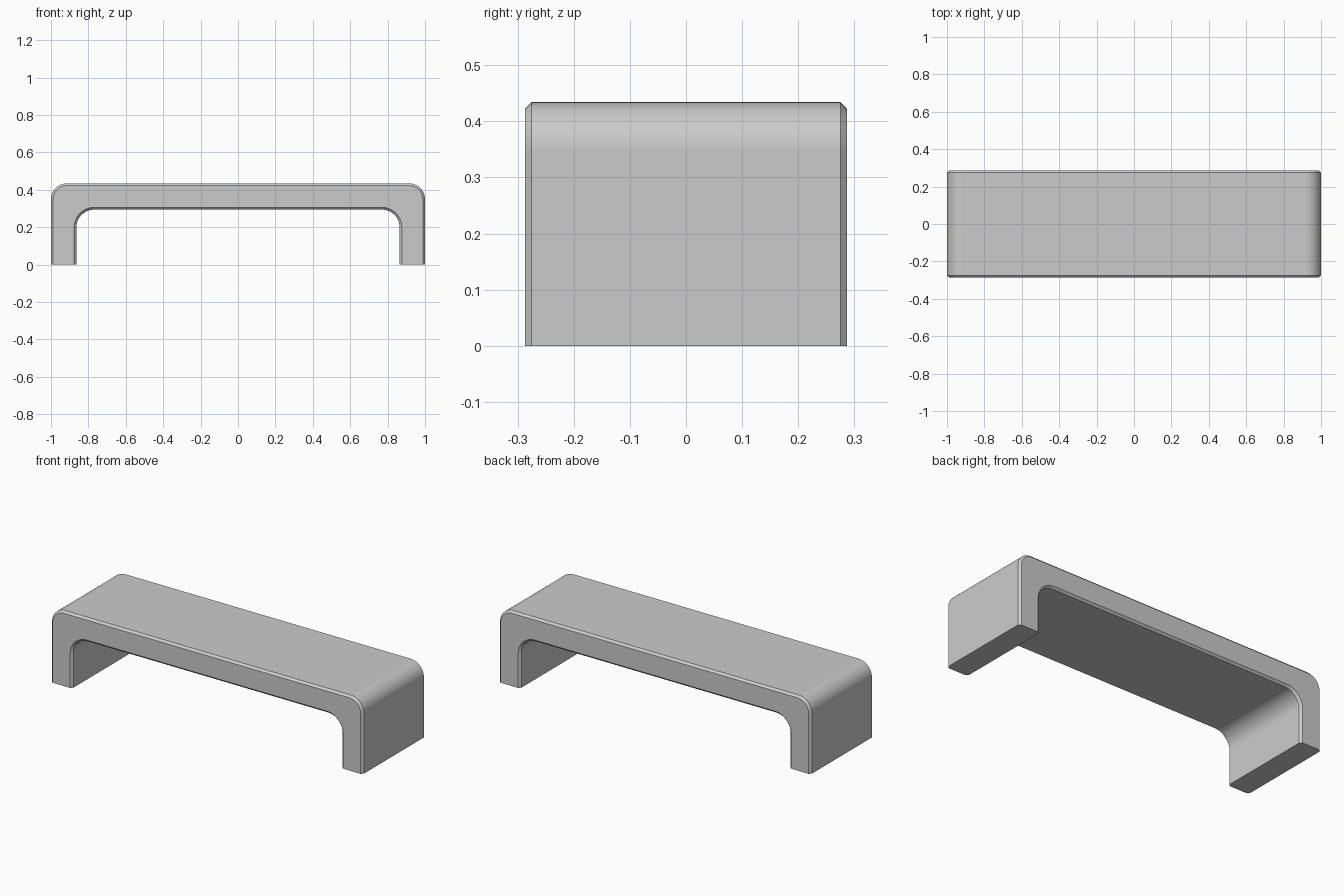
import bpy, bmesh
from math import sin, cos, pi

if "Cube" in bpy.data.objects:
    bpy.data.objects.remove(bpy.data.objects["Cube"])

HALF_DEPTH, CHAMFER, SEGMENTS = 0.287, 0.012, 16


def arch(half_width, height, radius):
    """Upside-down U from the left foot to the right foot, as (x, z) points."""
    left = [(-half_width, 0.0)]
    for i in range(SEGMENTS + 1):
        a = i / SEGMENTS * pi / 2
        left.append((-half_width + radius * (1 - cos(a)),
                     height - radius * (1 - sin(a))))
    return left + [(-x, z) for x, z in reversed(left)]


def section(bm, y, inset):
    """Closed slice of the handle: outer arch then inner arch reversed."""
    outer = arch(1.0 - inset, 0.434 - inset, 0.085 - inset)
    inner = arch(0.864 + inset, 0.294 + inset, 0.095 + inset)
    return [bm.verts.new((x, y, z)) for x, z in outer + inner[::-1]]


# Bridge-shaped body with chamfered front and back rims
bm = bmesh.new()
rings = [section(bm, y, d) for y, d in (
    (-HALF_DEPTH, CHAMFER), (-HALF_DEPTH + CHAMFER, 0),
    (HALF_DEPTH - CHAMFER, 0), (HALF_DEPTH, CHAMFER))]
n = len(rings[0])
for a, b in zip(rings, rings[1:]):
    for i in range(n):
        j = (i + 1) % n
        bm.faces.new((a[i], a[j], b[j], b[i]))

# Front and back faces, joining outer arch to inner arch
for ring in (rings[0], rings[-1]):
    for i in range(n // 2 - 1):
        bm.faces.new((ring[i], ring[i + 1], ring[n - 2 - i], ring[n - 1 - i]))
bmesh.ops.recalc_face_normals(bm, faces=bm.faces)

mesh = bpy.data.meshes.new("bridge_body")
bm.to_mesh(mesh)
bm.free()
body = bpy.data.objects.new("bridge_body", mesh)
bpy.context.collection.objects.link(body)

# Smooth round corners, crisp chamfers
bpy.context.view_layer.objects.active = body
body.select_set(True)
bpy.ops.object.shade_smooth_by_angle(angle=pi / 6)
normals = body.modifiers.new("flat_panels", 'WEIGHTED_NORMAL')
normals.keep_sharp = True
